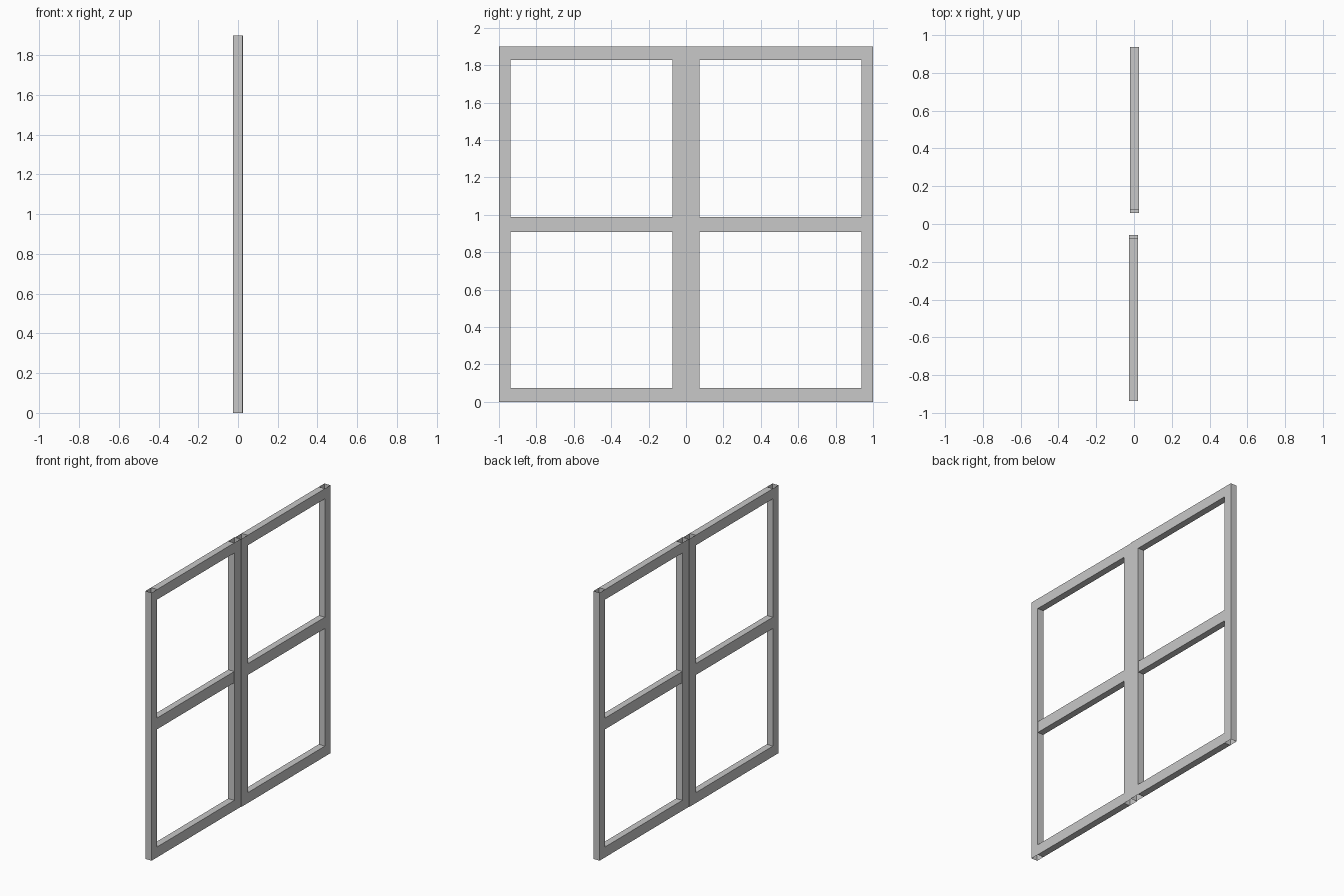
import bpy
import bmesh

cube = bpy.data.objects.get("Cube")
if cube:
    bpy.data.objects.remove(cube, do_unlink=True)

# One plain grey for the whole frame
grey = bpy.data.materials.new("plain grey")
grey.use_nodes = True
colour = (0.58, 0.58, 0.58, 1.0)
grey.diffuse_color = colour
grey.node_tree.nodes["Principled BSDF"].inputs["Base Color"].default_value = colour

HEIGHT = 1.90
DEPTH = 0.048
SHIFT = 0.002      # the two leaves sit slightly out of line
AXES = {"y": 1, "z": 2}


def bar(name, x, y, z, open_axis):
    """Straight bar between (low, high) ranges, with open ends along one axis."""
    bm = bmesh.new()
    bmesh.ops.create_cube(bm, size=1)
    for v in bm.verts:
        v.co = [r[0] if c < 0 else r[1] for c, r in zip(v.co, (x, y, z))]
    bm.normal_update()
    ends = [f for f in bm.faces if abs(f.normal[AXES[open_axis]]) > 0.9]
    bmesh.ops.delete(bm, geom=ends, context="FACES_ONLY")
    mesh = bpy.data.meshes.new(name)
    bm.to_mesh(mesh)
    bm.free()
    mesh.materials.append(grey)
    obj = bpy.data.objects.new(name, mesh)
    bpy.context.collection.objects.link(obj)
    return obj


# Two leaves side by side along y, each with two stiles and three rails
for leaf, side in (("front", -1), ("back", 1)):
    x = (side * SHIFT - DEPTH / 2, side * SHIFT + DEPTH / 2)

    def span(a, b):
        return tuple(sorted((side * a, side * b)))

    # Upright stiles, hollow and open at top and bottom
    bar(leaf + "_outer_stile", x, span(0.937, 1.0), (0, HEIGHT), "z")
    bar(leaf + "_inner_stile", x, span(0.0, 0.073), (0, HEIGHT), "z")

    # Horizontal rails; the middle one is tenoned into the inner stile
    bar(leaf + "_top_rail", x, span(0.073, 0.937), (1.828, HEIGHT), "y")
    bar(leaf + "_bottom_rail", x, span(0.073, 0.937), (0, 0.074), "y")
    bar(leaf + "_middle_rail", (x[0] + 0.0005, x[1] - 0.0005),
        span(0.057, 0.937), (0.908, 0.988), "y")
